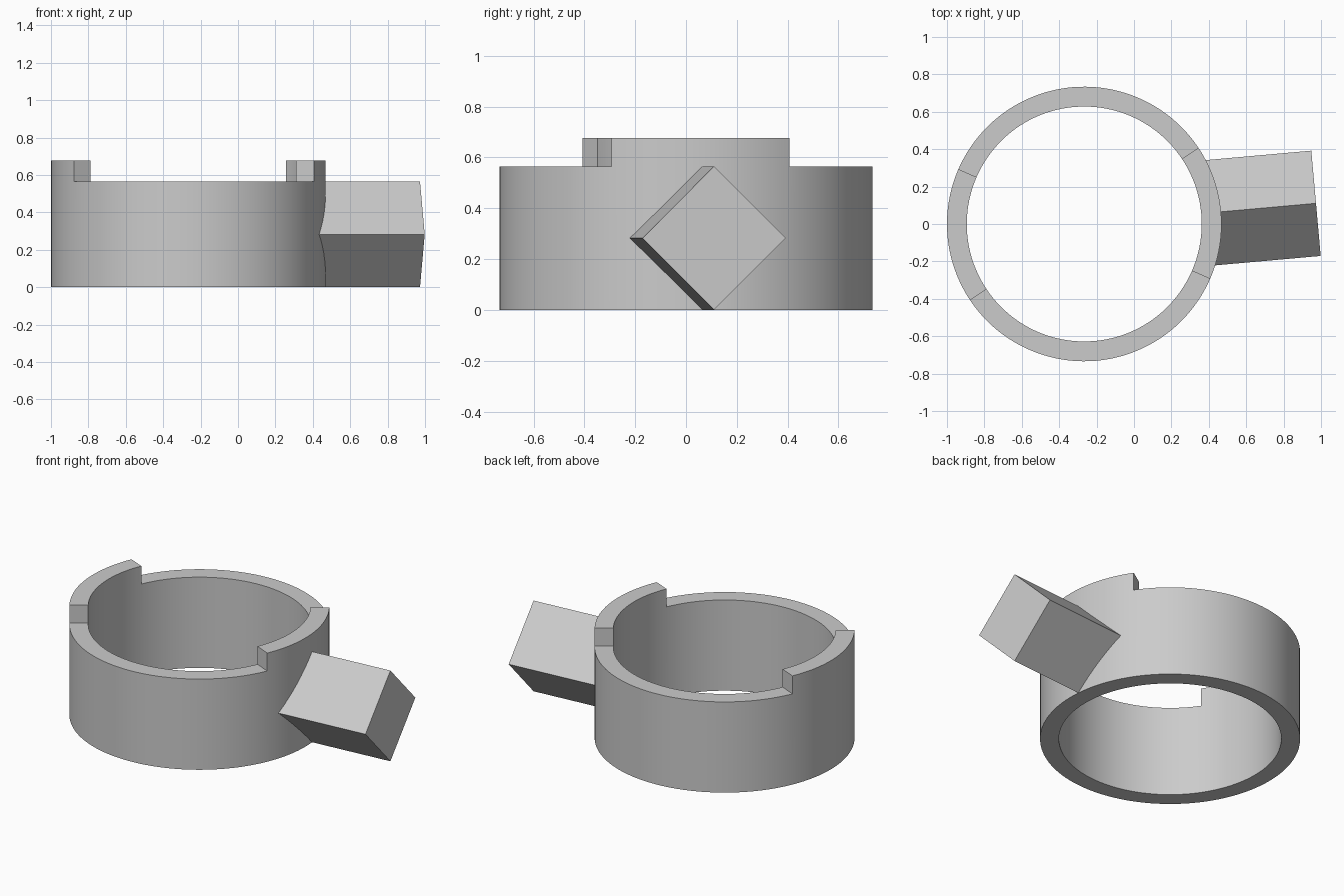
import bpy, bmesh, math
from mathutils import Matrix, Vector

if "Cube" in bpy.data.objects:
    bpy.data.objects.remove(bpy.data.objects["Cube"], do_unlink=True)

CENTRE = Vector((-0.266, 0.0, 0.0))
TURN = math.radians(5.1)
OUTER, INNER = 0.734, 0.628
WALL_TOP, TAB_TOP = 0.565, 0.677
TAB_ARC = 1.0                      # radians
TAB_STEPS, GAP_STEPS = 20, 44

grey = bpy.data.materials.new("plain grey")
grey.use_nodes = True
colour = (0.6, 0.6, 0.6, 1)
grey.diffuse_color = colour
grey.node_tree.nodes["Principled BSDF"].inputs["Base Color"].default_value = colour


def finish(bm, name):
    bmesh.ops.recalc_face_normals(bm, faces=bm.faces[:])
    mesh = bpy.data.meshes.new(name)
    bm.to_mesh(mesh)
    bm.free()
    mesh.materials.append(grey)
    obj = bpy.data.objects.new(name, mesh)
    bpy.context.collection.objects.link(obj)
    obj.location = CENTRE
    obj.rotation_euler.z = TURN
    return obj


# Ring wall with two raised tabs on opposite sides
angles, raised = [], []
for half in range(2):
    start = half * math.pi - TAB_ARC / 2
    for i in range(TAB_STEPS):
        angles.append(start + TAB_ARC * i / TAB_STEPS)
        raised.append(True)
    for i in range(GAP_STEPS):
        angles.append(start + TAB_ARC + (math.pi - TAB_ARC) * i / GAP_STEPS)
        raised.append(False)

bm = bmesh.new()
count = len(angles)


def loop(radius, z):
    return [bm.verts.new((radius * math.cos(a), radius * math.sin(a), z)) for a in angles]


low_out, low_in = loop(OUTER, 0), loop(INNER, 0)
mid_out, mid_in = loop(OUTER, WALL_TOP), loop(INNER, WALL_TOP)
top_out, top_in = loop(OUTER, TAB_TOP), loop(INNER, TAB_TOP)


def strip(a, b, i):
    j = (i + 1) % count
    bm.faces.new((a[i], a[j], b[j], b[i]))


for i in range(count):
    strip(low_in, low_out, i)
    strip(low_out, mid_out, i)
    strip(mid_in, low_in, i)
    if raised[i]:
        strip(mid_out, top_out, i)
        strip(top_out, top_in, i)
        strip(top_in, mid_in, i)
    else:
        strip(mid_out, mid_in, i)
    if raised[i] != raised[i - 1]:
        bm.faces.new((mid_out[i], top_out[i], top_in[i], mid_in[i]))
bmesh.ops.delete(bm, geom=[v for v in bm.verts if not v.link_faces], context='VERTS')
ring = finish(bm, "ring_with_tabs")
bpy.ops.object.select_all(action='DESELECT')
ring.select_set(True)
bpy.context.view_layer.objects.active = ring
bpy.ops.object.shade_smooth_by_angle(angle=math.radians(30))

# Square bar standing on its edge, rooted inside the wall
BAR_START, BAR_END = 0.65, 1.244
side = WALL_TOP / math.sqrt(2)
bm = bmesh.new()
bmesh.ops.create_cube(bm, size=1)
bmesh.ops.scale(bm, verts=bm.verts, vec=(BAR_END - BAR_START, side, side))
bmesh.ops.rotate(bm, verts=bm.verts, matrix=Matrix.Rotation(math.pi / 4, 3, 'X'))
bmesh.ops.translate(bm, verts=bm.verts, vec=((BAR_START + BAR_END) / 2, 0, WALL_TOP / 2))
finish(bm, "side_bar")
